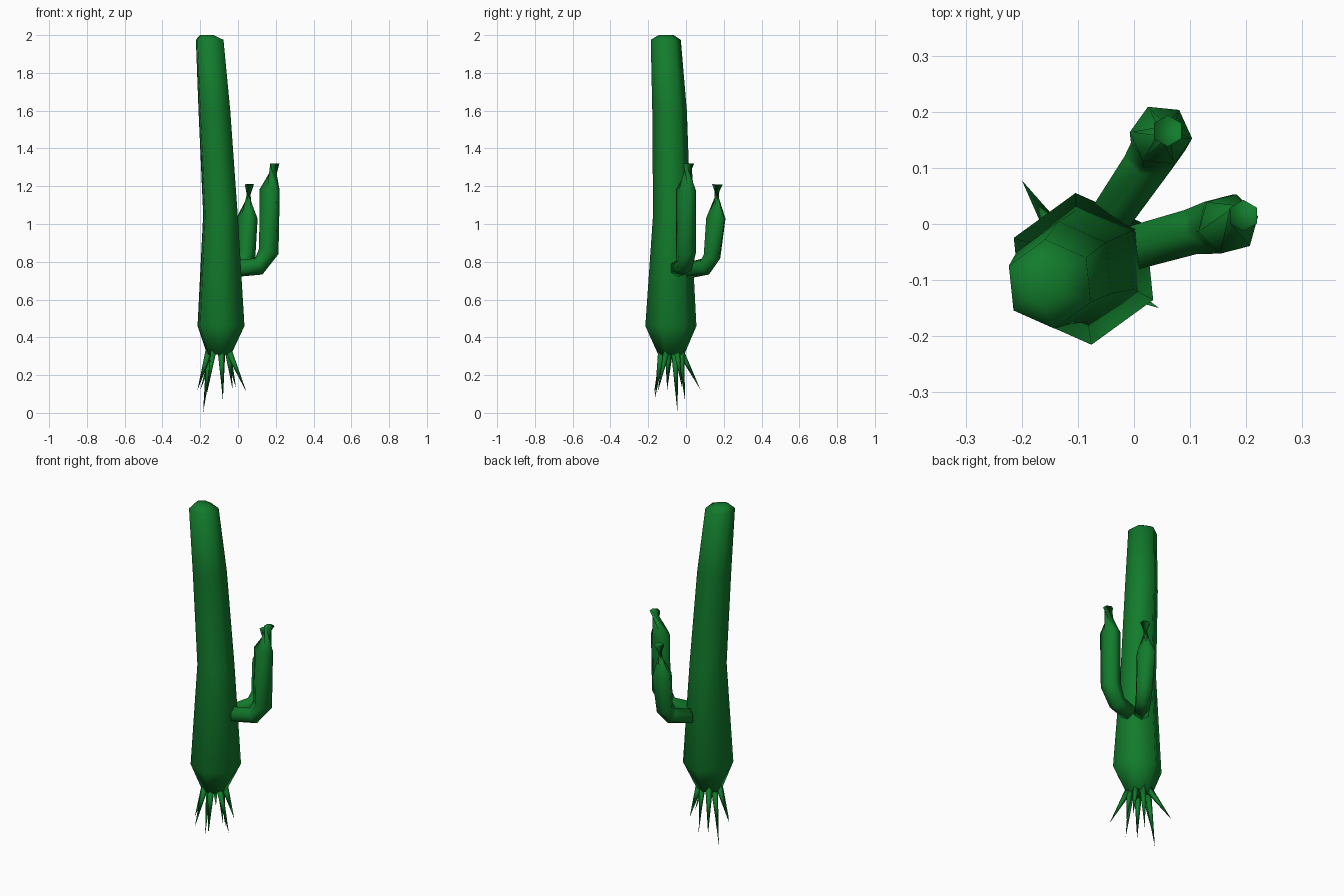
import bpy, bmesh, math
from mathutils import Vector

if "Cube" in bpy.data.objects:
    bpy.data.objects.remove(bpy.data.objects["Cube"])

green = bpy.data.materials.new("cactus_green")
green.diffuse_color = (0.006, 0.2, 0.025, 1)
green.use_nodes = True
green.node_tree.nodes["Principled BSDF"].inputs["Base Color"].default_value = green.diffuse_color


def loft(name, rings, sides=6, turn=0.0):
    """Skin rings of (centre, radius, axis); radius 0 makes a point."""
    bm = bmesh.new()
    loops = []
    for c, r, axis in rings:
        c, d = Vector(c), Vector(axis).normalized()
        if r == 0:
            loops.append([bm.verts.new(c)])
            continue
        # a vertical axis gets u = +x, v = +y
        u = Vector((1, 0, 0)) if abs(d.z) > 0.999 else Vector((0, 0, 1)).cross(d).normalized()
        v = d.cross(u)
        loops.append([bm.verts.new(c + r * (math.cos(a) * u + math.sin(a) * v))
                      for a in (turn + math.tau * i / sides for i in range(sides))])
    for a, b in zip(loops, loops[1:]):
        for i in range(sides):
            j = (i + 1) % sides
            if len(b) == 1:
                bm.faces.new((a[i], a[j], b[0]))
            else:
                bm.faces.new((a[i], a[j], b[j], b[i]))
    for end in (loops[0], loops[-1]):
        if len(end) > 2:
            bm.faces.new(end)
    bmesh.ops.recalc_face_normals(bm, faces=bm.faces)
    me = bpy.data.meshes.new(name)
    bm.to_mesh(me)
    bm.free()
    me.shade_smooth()
    me.materials.append(green)
    ob = bpy.data.objects.new(name, me)
    bpy.context.collection.objects.link(ob)
    return ob


# Leaning six-sided trunk
up = (0, 0, 1)
loft("trunk", [
    ((-0.10, -0.078, 0.31), 0.07, up),
    ((-0.09, -0.08, 0.46), 0.136, up),
    ((-0.093, -0.075, 1.05), 0.1, up),
    ((-0.125, -0.087, 1.6), 0.092, up),
    ((-0.15, -0.107, 1.975), 0.08, up),
    ((-0.165, -0.105, 2.0), 0.04, up),
], turn=math.radians(-24))


# Bent arms: out from the trunk, then up
def arm(name, heading, rings):
    h = Vector(heading).normalized()
    loft(name, [(c, r, h * math.cos(math.radians(t)) + Vector(up) * math.sin(math.radians(t)))
                for c, r, t in rings], turn=math.radians(30))


arm("right_arm", (0.97, 0.25, 0), [
    ((-0.01, -0.045, 0.765), 0.045, 0),
    ((0.11, -0.012, 0.775), 0.047, 25),
    ((0.163, 0.0, 0.855), 0.055, 75),
    ((0.168, 0.0, 1.18), 0.055, 85),
    ((0.195, 0.015, 1.32), 0.028, 88),
])
arm("back_arm", (0.58, 0.81, 0), [
    ((-0.04, 0.015, 0.755), 0.043, 0),
    ((0.022, 0.105, 0.775), 0.047, 25),
    ((0.043, 0.138, 0.83), 0.05, 65),
    ((0.048, 0.158, 1.03), 0.056, 85),
    ((0.06, 0.166, 1.21), 0.028, 88),
])

# Splayed root spikes
root_tips = [(-0.215, -0.10, 0.12), (-0.185, -0.045, 0.01), (-0.2, 0.078, 0.12),
             (-0.08, -0.005, 0.065), (-0.165, -0.17, 0.10), (-0.08, -0.165, 0.075),
             (0.045, -0.15, 0.11), (-0.01, -0.02, 0.13), (-0.03, -0.10, 0.13)]
hub = Vector((-0.10, -0.078, 0.34))
for i, tip in enumerate(root_tips):
    t = Vector(tip)
    out = Vector((t.x - hub.x, t.y - hub.y, 0)).normalized()
    start = hub + out * 0.05
    loft(f"root_{i + 1}", [(start, 0.021, t - start), (t, 0, t - start)], sides=4)

# Rest the longest root on the ground
for ob in bpy.context.collection.objects:
    ob.location.z = -0.01 if ob.name == "root_2" else 0
